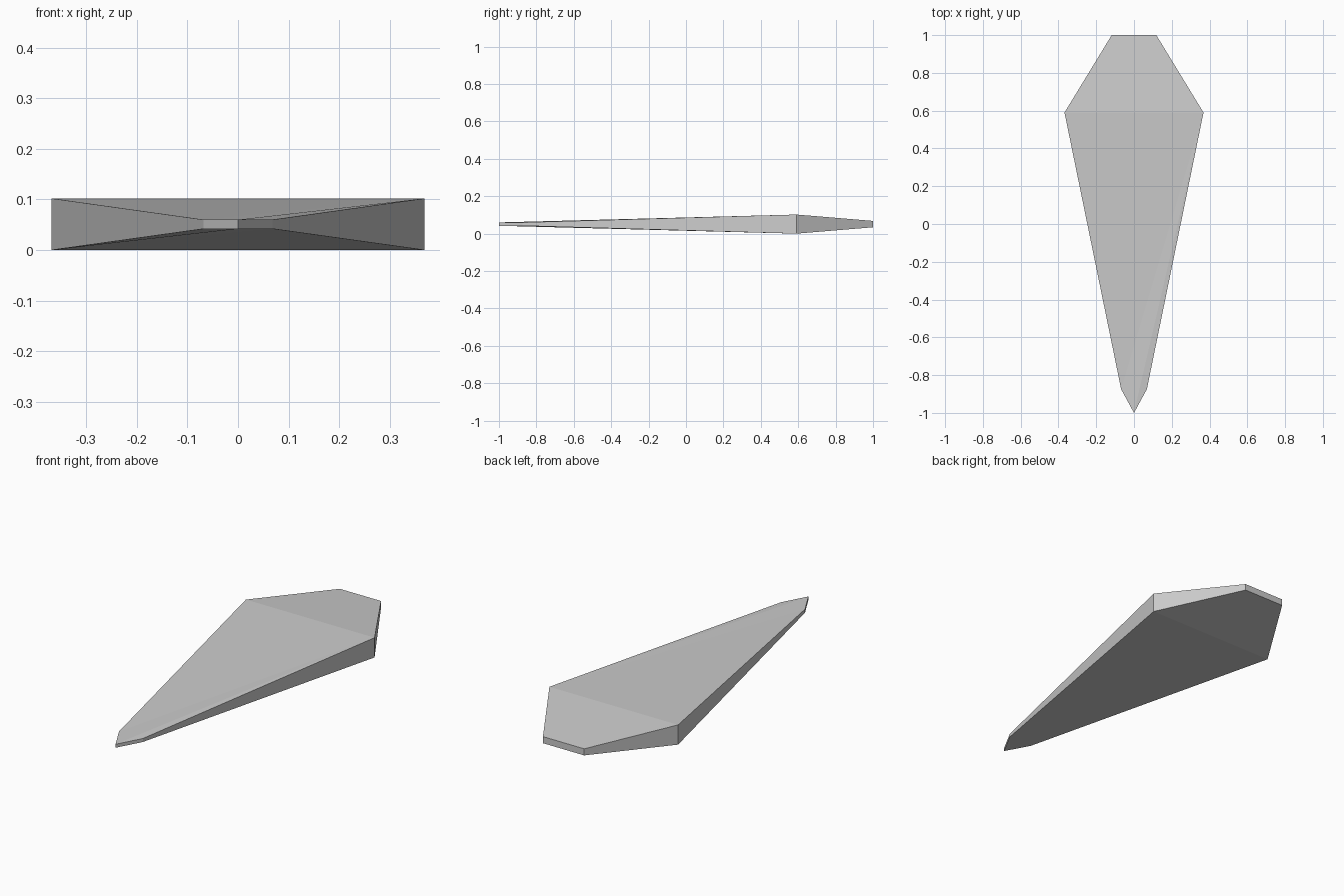
import bpy
import bmesh

cube = bpy.data.objects.get("Cube")
if cube:
    bpy.data.objects.remove(cube, do_unlink=True)

# Plain grey material
grey = bpy.data.materials.new("plain grey")
grey.use_nodes = True
colour = (0.6, 0.6, 0.6, 1)
grey.diffuse_color = colour
grey.node_tree.nodes["Principled BSDF"].inputs["Base Color"].default_value = colour

# Outline around the blade: x, y, half thickness
MID = 0.051
outline = [(0, -1, 0.009), (0.068, -0.875, 0.009), (0.368, 0.59, 0.051), (0.118, 1, 0.017),
           (-0.118, 1, 0.017), (-0.368, 0.59, 0.051), (-0.068, -0.875, 0.009)]

bm = bmesh.new()


def cap(side):
    """One broad side; the underside is the top turned half way round the long axis."""
    ring = [bm.verts.new((x * side, y, MID + h * side)) for x, y, h in outline]
    tip, near_l, wide_l, back_l, back_r, wide_r, near_r = ring
    bm.faces.new((tip, near_l, wide_l))
    bm.faces.new((tip, wide_l, near_r))
    bm.faces.new((near_r, wide_l, wide_r))
    bm.faces.new((wide_l, back_l, back_r, wide_r))
    return ring


top = cap(1)
bottom = cap(-1)
bottom = [bottom[-i] for i in range(len(bottom))]

# Edge walls joining the two broad sides
for i in range(len(top)):
    bm.faces.new((bottom[i - 1], bottom[i], top[i], top[i - 1]))

bmesh.ops.recalc_face_normals(bm, faces=bm.faces[:])
mesh = bpy.data.meshes.new("tapered_blade")
bm.to_mesh(mesh)
bm.free()
mesh.materials.append(grey)
blade = bpy.data.objects.new("tapered_blade", mesh)
bpy.context.collection.objects.link(blade)
